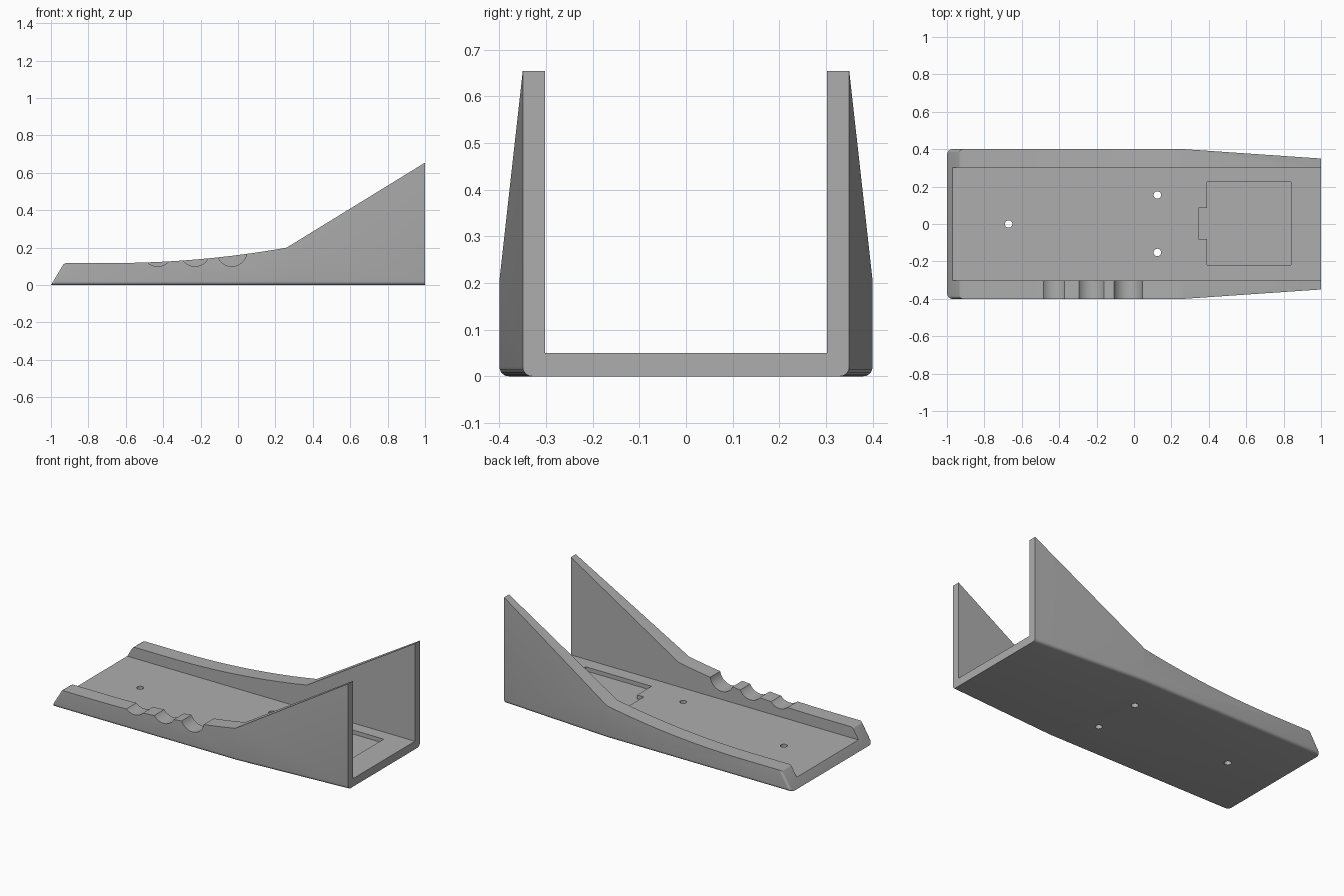
import bpy, bmesh, math

if "Cube" in bpy.data.objects:
    bpy.data.objects.remove(bpy.data.objects["Cube"], do_unlink=True)

grey = bpy.data.materials.new("plain grey")
grey.use_nodes = True
GREY = (0.42, 0.42, 0.42, 1)
grey.diffuse_color = GREY
grey.node_tree.nodes["Principled BSDF"].inputs["Base Color"].default_value = GREY


def loft(name, rings):
    """Solid through closed rings that have equal point counts."""
    bm = bmesh.new()
    loops = [[bm.verts.new(p) for p in ring] for ring in rings]
    n = len(loops[0])
    for a, b in zip(loops, loops[1:]):
        for i in range(n):
            j = (i + 1) % n
            bm.faces.new((a[i], a[j], b[j], b[i]))
    bm.faces.new(loops[0])
    bm.faces.new(loops[-1])
    bmesh.ops.recalc_face_normals(bm, faces=bm.faces)
    mesh = bpy.data.meshes.new(name)
    bm.to_mesh(mesh)
    bm.free()
    mesh.materials.append(grey)
    obj = bpy.data.objects.new(name, mesh)
    bpy.context.collection.objects.link(obj)
    return obj


def prism_y(name, pts, y0, y1):
    return loft(name, [[(x, y, z) for x, z in pts] for y in (y0, y1)])


def prism_z(name, pts, z0, z1):
    return loft(name, [[(x, y, z) for x, y in pts] for z in (z0, z1)])


def circle(cx, cy, r, n):
    return [(cx + r * math.cos(math.tau * i / n), cy + r * math.sin(math.tau * i / n))
            for i in range(n)]


def rect(x0, x1, y0, y1):
    return [(x0, y0), (x1, y0), (x1, y1), (x0, y1)]


def section(x, half, shear, r=0.02, top=0.8, steps=5):
    """Cross-section with rounded bottom edges, leaning back by shear."""
    side = [(half, top)]
    for i in range(steps + 1):
        a = math.pi / 2 * i / steps
        side.append((half - r + r * math.cos(a), r - r * math.sin(a)))
    ring = side + [(-y, z) for y, z in reversed(side)]
    return [(x + shear * z, y, z) for y, z in ring]


# Outer body: sloped nose with rounded corners, tapering at the tall end
nose = [(-1 + 0.015 * (1 - math.sin(a)), 0.385 + 0.015 * math.cos(a))
        for a in [math.pi / 2 * (1 - i / 4) for i in range(5)]]
rings = [section(x, w, 0.6) for x, w in nose]
rings += [section(0.27, 0.4, 0), section(1, 0.35, 0)]
body = loft("cradle_body", rings)

# Side silhouette: flat nose, gentle curve, steep straight rise
curve = [(-0.67 + 0.93 * i / 16, 0.118 + 0.082 * (i / 16) ** 2) for i in range(17)]
outline = [(-1.1, -0.1), (-0.945, 0.095), (-0.932, 0.112), (-0.92, 0.118)]
outline += curve + [(1.1, 0.716), (1.1, -0.1)]
silhouette = prism_y("silhouette_cutter", outline, -0.6, 0.6)

# Channel, pocket, screw holes and finger grooves
cutters = [prism_z("channel_cutter", rect(-1.2, 1.2, -0.302, 0.302), 0.05, 1)]
pocket = [(0.39, -0.22), (0.84, -0.22), (0.84, 0.225), (0.39, 0.225),
          (0.39, 0.085), (0.345, 0.085), (0.345, -0.08), (0.39, -0.08)]
cutters.append(prism_z("pocket_cutter", pocket, 0.025, 0.1))
for x, y in ((-0.67, 0), (0.125, 0.155), (0.125, -0.152)):
    cutters.append(prism_z("hole_cutter", circle(x, y, 0.02, 24), -0.1, 0.2))
for x in (-0.43, -0.23, -0.033):
    cutters.append(prism_y("groove_cutter", circle(x, 0.18, 0.08, 48), -0.5, -0.2))

for cutter, op in [(silhouette, 'INTERSECT')] + [(c, 'DIFFERENCE') for c in cutters]:
    mod = body.modifiers.new(cutter.name, 'BOOLEAN')
    mod.operation = op
    mod.solver = 'EXACT'
    mod.object = cutter
    cutter.hide_render = True

# Apply the cuts, then remove the helpers
bpy.context.view_layer.objects.active = body
body.select_set(True)
for mod in list(body.modifiers):
    bpy.ops.object.modifier_apply(modifier=mod.name)
for cutter in cutters + [silhouette]:
    bpy.data.objects.remove(cutter, do_unlink=True)
bpy.ops.object.shade_smooth_by_angle(angle=math.radians(25))
